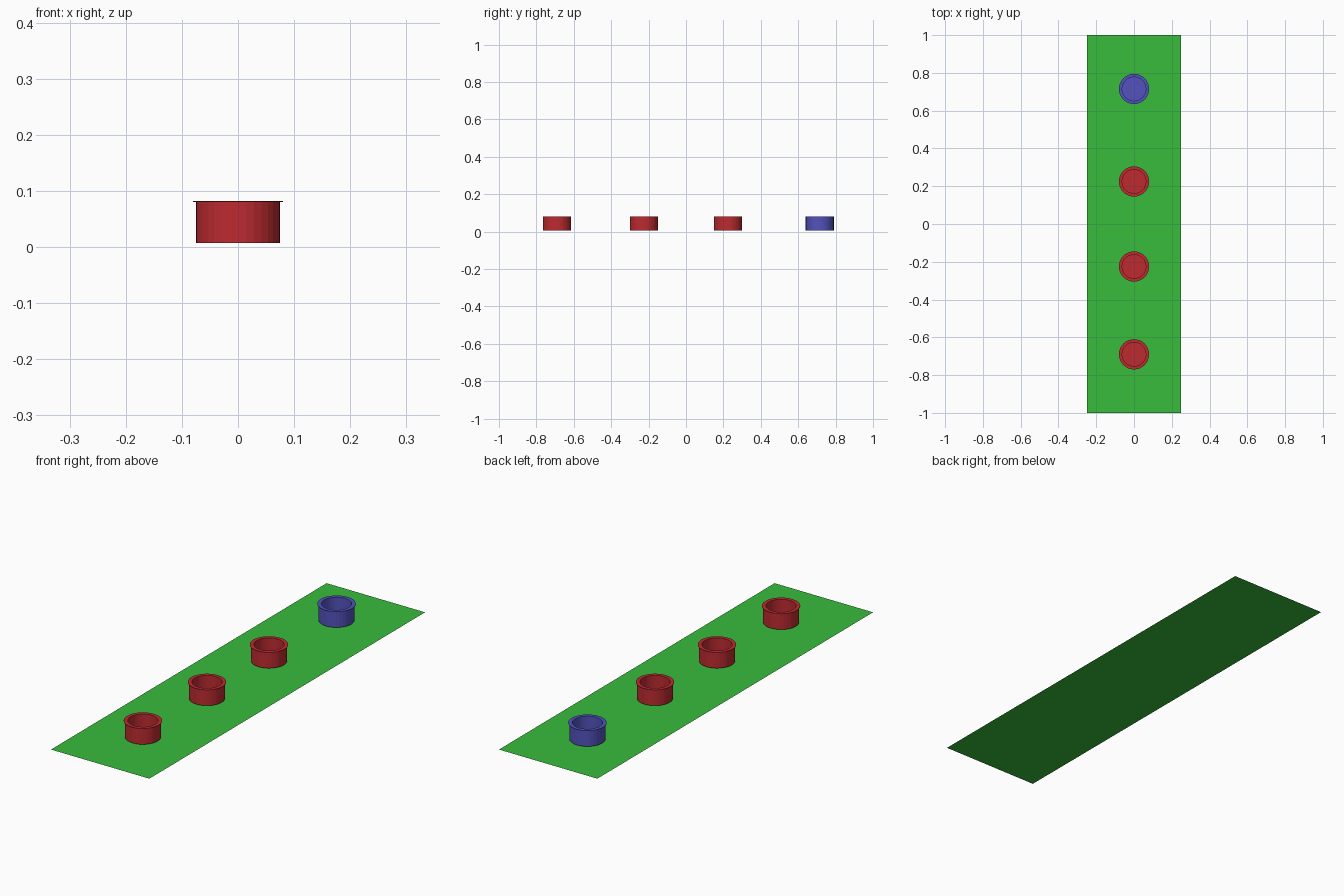
import bpy, bmesh, math

if "Cube" in bpy.data.objects:
    bpy.data.objects.remove(bpy.data.objects["Cube"])

SIDES = 32


def material(name, rgb):
    m = bpy.data.materials.new(name)
    m.diffuse_color = (*rgb, 1)
    m.use_nodes = True
    m.node_tree.nodes["Principled BSDF"].inputs["Base Color"].default_value = m.diffuse_color
    return m


def add_object(name, bm, mat):
    mesh = bpy.data.meshes.new(name)
    bm.to_mesh(mesh)
    bm.free()
    mesh.materials.append(mat)
    obj = bpy.data.objects.new(name, mesh)
    bpy.context.collection.objects.link(obj)
    return obj


green = material("green", (0.04, 0.5, 0.045))
red = material("red", (0.51, 0.024, 0.03))
blue = material("blue", (0.085, 0.085, 0.51))

# Flat rectangular board
bm = bmesh.new()
bmesh.ops.create_grid(bm, x_segments=1, y_segments=1, size=1)
bmesh.ops.scale(bm, vec=(0.25, 1, 1), verts=bm.verts)
add_object("board", bm, green)

# Cup profile: underside, outer wall, thin rim lip, inner wall, floor
PROFILE = [(0.075, 0.007), (0.075, 0.080), (0.080, 0.080),
           (0.080, 0.082), (0.063, 0.082), (0.063, 0.014)]


def cup(name, y, mat):
    bm = bmesh.new()
    rings = []
    for r, z in PROFILE:
        angles = [2 * math.pi * i / SIDES for i in range(SIDES)]
        rings.append([bm.verts.new((r * math.cos(a), r * math.sin(a), z)) for a in angles])
    for low, high in zip(rings, rings[1:]):
        for i in range(SIDES):
            j = (i + 1) % SIDES
            bm.faces.new((low[i], low[j], high[j], high[i]))
    bm.faces.new(rings[0][::-1])
    bm.faces.new(rings[-1])
    obj = add_object(name, bm, mat)
    obj.location.y = y


# Row of cups along the board
for i, y in enumerate((-0.69, -0.225, 0.225)):
    cup(f"red_cup_{i + 1}", y, red)
cup("blue_cup", 0.715, blue)
